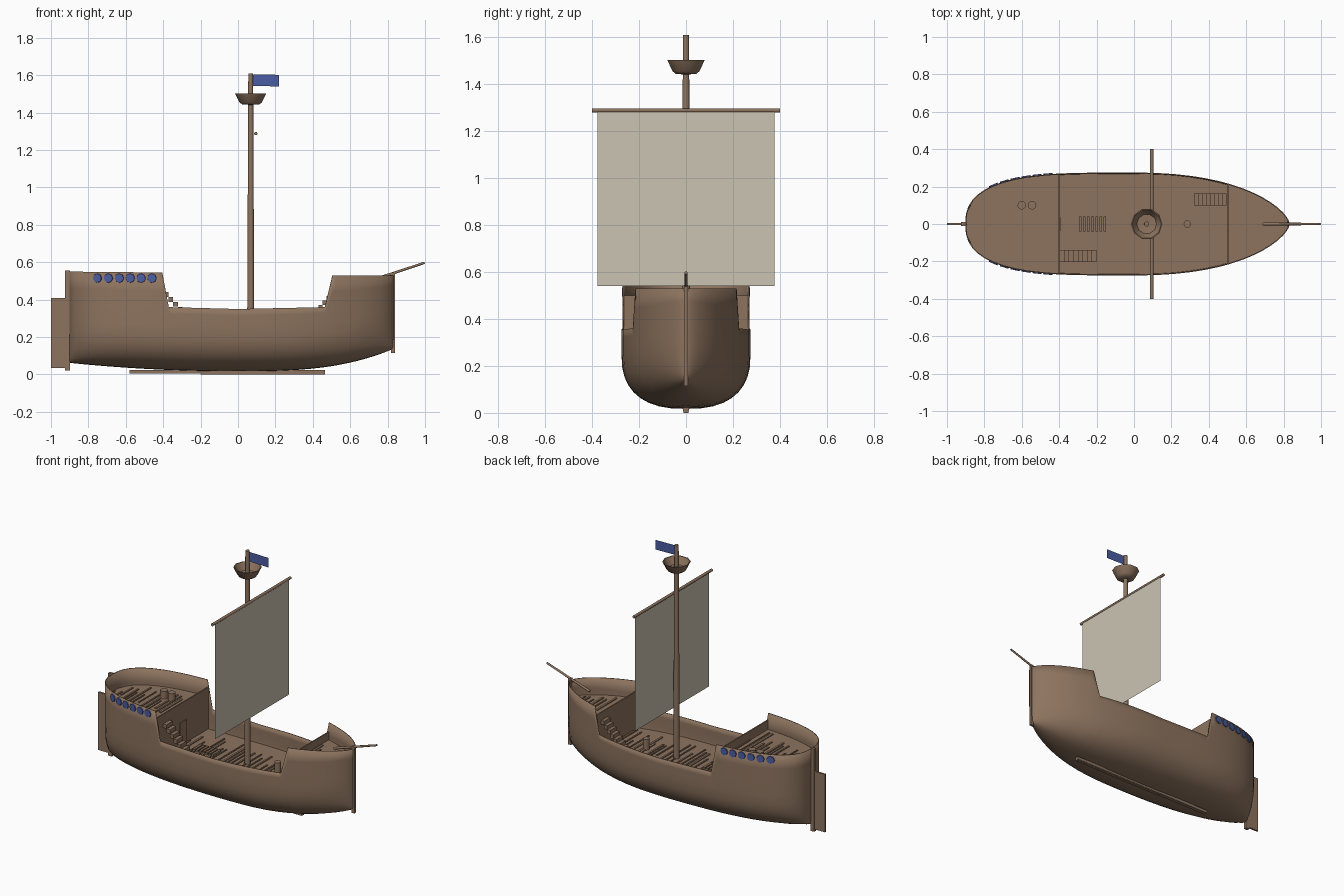
import bpy, bmesh, math, random
from mathutils import Vector

cube = bpy.data.objects.get("Cube")
if cube:
    bpy.data.objects.remove(cube, do_unlink=True)
random.seed(4)


def material(name, rgb):
    m = bpy.data.materials.new(name)
    m.use_nodes = True
    m.diffuse_color = (*rgb, 1)
    m.node_tree.nodes["Principled BSDF"].inputs["Base Color"].default_value = (*rgb, 1)
    return m


WOOD = material("brown wood", (0.27, 0.175, 0.115))
CLOTH = material("sail cloth", (0.60, 0.55, 0.45))
BLUE = material("blue paint", (0.07, 0.11, 0.36))


def finish(name, bm, mat, smooth=False):
    bmesh.ops.recalc_face_normals(bm, faces=bm.faces)
    mesh = bpy.data.meshes.new(name)
    bm.to_mesh(mesh)
    bm.free()
    mesh.materials.append(mat)
    ob = bpy.data.objects.new(name, mesh)
    bpy.context.collection.objects.link(ob)
    if smooth:
        bpy.ops.object.select_all(action="DESELECT")
        ob.select_set(True)
        bpy.context.view_layer.objects.active = ob
        bpy.ops.object.shade_smooth_by_angle(angle=math.radians(40))
    return ob


def add_box(bm, lo, hi):
    lo, hi = Vector(lo), Vector(hi)
    vs = bmesh.ops.create_cube(bm, size=1)["verts"]
    for v in vs:
        v.co = (lo + hi) / 2 + v.co * (hi - lo)


def box(name, lo, hi, mat=WOOD):
    bm = bmesh.new()
    add_box(bm, lo, hi)
    return finish(name, bm, mat)


def rod(name, a, b, r1, r2, sides=12, mat=WOOD):
    a, b = Vector(a), Vector(b)
    bm = bmesh.new()
    bmesh.ops.create_cone(bm, cap_ends=True, segments=sides, radius1=r1, radius2=r2, depth=(b - a).length)
    ob = finish(name, bm, mat, True)
    ob.location = (a + b) / 2
    ob.rotation_euler = (b - a).to_track_quat("Z", "Y").to_euler()
    return ob


def panel(name, corners, mat):
    bm = bmesh.new()
    bm.faces.new([bm.verts.new(c) for c in corners])
    return finish(name, bm, mat)


# Hull shape: half beam, bottom and rail height along the length
MID, BOW, STERN = -0.02, 0.85, 0.88
RAIL = [(-0.91, 0.55), (-0.405, 0.545), (-0.37, 0.36), (0, 0.35), (0.465, 0.36), (0.505, 0.53), (0.84, 0.53)]


def half_beam(x):
    if x > MID:
        return 0.272 * max(0, 1 - ((x - MID) / BOW) ** 2.4) ** 0.65
    return 0.272 * max(0, 1 - ((MID - x) / STERN) ** 3.6) ** 0.4


def bottom(x):
    if x > MID:
        return 0.02 + 0.12 * ((x - MID) / BOW) ** 3
    return 0.02 + 0.045 * ((MID - x) / STERN) ** 2


def rail(x):
    for (x0, z0), (x1, z1) in zip(RAIL, RAIL[1:]):
        if x <= x1:
            return z0 + (z1 - z0) * (x - x0) / (x1 - x0)
    return z1


def section(x):
    w, b, t = half_beam(x), bottom(x), rail(x)
    knee = 0.23
    side = []
    for i in range(10):
        a = math.pi / 2 * i / 9
        side.append((w * math.sin(a) ** 0.8, b + knee * (1 - math.cos(a) ** 0.8)))
    side += [(w, b + knee + (t - b - knee) * f) for f in (0.33, 0.66, 1)]
    return [(x, -y, z) for y, z in reversed(side)] + [(x, y, z) for y, z in side[1:]]


# Hull shell
steps = [math.sin(math.pi / 2 * i / 16) for i in range(17)]
xs = {round(MID + BOW * s, 4) for s in steps} | {round(MID - STERN * s, 4) for s in steps}
xs = sorted(xs | {x for x, z in RAIL[1:-1]})
bm = bmesh.new()
rings = [[bm.verts.new(p) for p in section(x)] for x in xs]
for r, s in zip(rings, rings[1:]):
    for i in range(len(r) - 1):
        bm.faces.new((r[i], r[i + 1], s[i + 1], s[i]))
bmesh.ops.remove_doubles(bm, verts=bm.verts, dist=0.0002)
hull = finish("hull", bm, WOOD, True)
shell = hull.modifiers.new("thickness", "SOLIDIFY")
shell.thickness = 0.006
shell.offset = 0


# Decks with loose crosswise planks
def deck(name, x0, x1, z, planks):
    bm = bmesh.new()
    rows = []
    for i in range(17):
        x = x0 + (x1 - x0) * i / 16
        w = max(0.004, half_beam(x) - 0.003)
        rows.append([bm.verts.new((x, s * w, z)) for s in (-1, 1)])
    for a, b in zip(rows, rows[1:]):
        bm.faces.new((a[0], b[0], b[1], a[1]))
    finish(name, bm, WOOD)
    bm = bmesh.new()
    for i in range(planks):
        x = x0 + (x1 - x0) * (i + random.uniform(0.2, 0.8)) / planks
        w = 0.9 * min(half_beam(x - 0.01), half_beam(x + 0.01))
        mid, half = random.uniform(-0.3, 0.3) * w, random.uniform(0.4, 0.7) * w
        t = random.uniform(0.003, 0.007)
        add_box(bm, (x - t, mid - half, z), (x + t, mid + half, z + 0.006))
    finish(name + "_planks", bm, WOOD)


MAIN, AFT, FORE = 0.23, 0.44, 0.42
deck("main_deck", -0.4, 0.5, MAIN, 26)
deck("stern_deck", -0.895, -0.4, AFT, 17)
deck("bow_deck", 0.5, 0.822, FORE, 9)


# Bulkheads, doors and stairs below the raised decks
def bulkhead(name, x, top):
    w = half_beam(x) - 0.003
    box(name, (x - 0.004, -w, MAIN), (x + 0.004, w, top))


bulkhead("stern_bulkhead", -0.4, 0.5)
bulkhead("bow_bulkhead", 0.5, 0.47)
box("stern_door", (-0.398, -0.035, MAIN), (-0.39, 0.035, 0.38))


def stairs(name, x_low, x_high, y, top, n=8):
    bm = bmesh.new()
    for i in range(n):
        a = x_low + (x_high - x_low) * i / n
        b = x_low + (x_high - x_low) * (i + 1) / n
        z = MAIN + (top - MAIN) * (i + 1) / n
        add_box(bm, (min(a, b), y - 0.032, z - 0.025), (max(a, b), y + 0.032, z))
    finish(name, bm, WOOD)


stairs("stern_stairs", -0.2, -0.395, -0.17, AFT)
stairs("bow_stairs", 0.32, 0.495, 0.13, FORE)

# Hatch grating, capstan and barrels
bm = bmesh.new()
for i in range(7):
    x = -0.295 + i * 0.022
    add_box(bm, (x, -0.04, MAIN), (x + 0.014, 0.04, MAIN + 0.015))
finish("hatch_grating", bm, WOOD)
rod("capstan", (0.285, 0, MAIN), (0.285, 0, MAIN + 0.07), 0.02, 0.02)
for x in (-0.6, -0.545):
    rod("barrel", (x, 0.1, AFT), (x, 0.1, AFT + 0.05), 0.023, 0.023)

# Keel, posts, rudder and bowsprit
box("keel", (-0.58, -0.012, 0.005), (0.465, 0.012, 0.024))
box("keel_shoe", (-0.2, -0.01, 0), (0.465, 0.01, 0.006))
box("stern_post", (-0.925, -0.01, 0.02), (-0.898, 0.01, 0.555))
box("rudder", (-1, -0.006, 0.035), (-0.92, 0.006, 0.41))
box("stem_post", (0.818, -0.008, 0.115), (0.84, 0.008, 0.545))
rod("bowsprit", (0.69, 0, 0.495), (0.997, 0, 0.597), 0.008, 0.006)

# Mast, yard, sail and flag
rod("mast", (0.068, 0, 0.03), (0.068, 0, 1.61), 0.02, 0.013)
rod("yard", (0.095, -0.4, 1.288), (0.095, 0.4, 1.288), 0.009, 0.009)
panel("sail", [(0.1, -0.377, 0.54), (0.1, 0.377, 0.54), (0.1, 0.377, 1.283), (0.1, -0.377, 1.283)], CLOTH)
panel("flag", [(0.07, 0, 1.543), (0.22, 0, 1.54), (0.22, 0, 1.602), (0.07, 0, 1.605)], BLUE)

# Lookout basket: an open tapered bowl
bm = bmesh.new()
profile = [(0.012, 1.442), (0.045, 1.443), (0.06, 1.455), (0.084, 1.503), (0.078, 1.503), (0.053, 1.458), (0.012, 1.455)]
rings = []
for r, z in profile:
    angles = [math.tau * i / 10 for i in range(10)]
    rings.append([bm.verts.new((0.068 + r * math.cos(a), r * math.sin(a), z)) for a in angles])
for r, s in zip(rings, rings[1:]):
    for i in range(10):
        j = (i + 1) % 10
        bm.faces.new((r[i], r[j], s[j], s[i]))
finish("lookout_basket", bm, WOOD, True)

# Painted shields along both sides of the stern
for side in (-1, 1):
    for i in range(6):
        x = -0.75 + i * 0.058
        slope = (half_beam(x + 0.01) - half_beam(x - 0.01)) / 0.02
        out = Vector((-slope, 1, 0)).normalized() * 0.008
        spot = Vector((x, half_beam(x), 0.515))
        a, b = spot - out * 0.2, spot + out
        a.y, b.y = a.y * side, b.y * side
        rod("shield", a, b, 0.026, 0.024, 8, BLUE)
